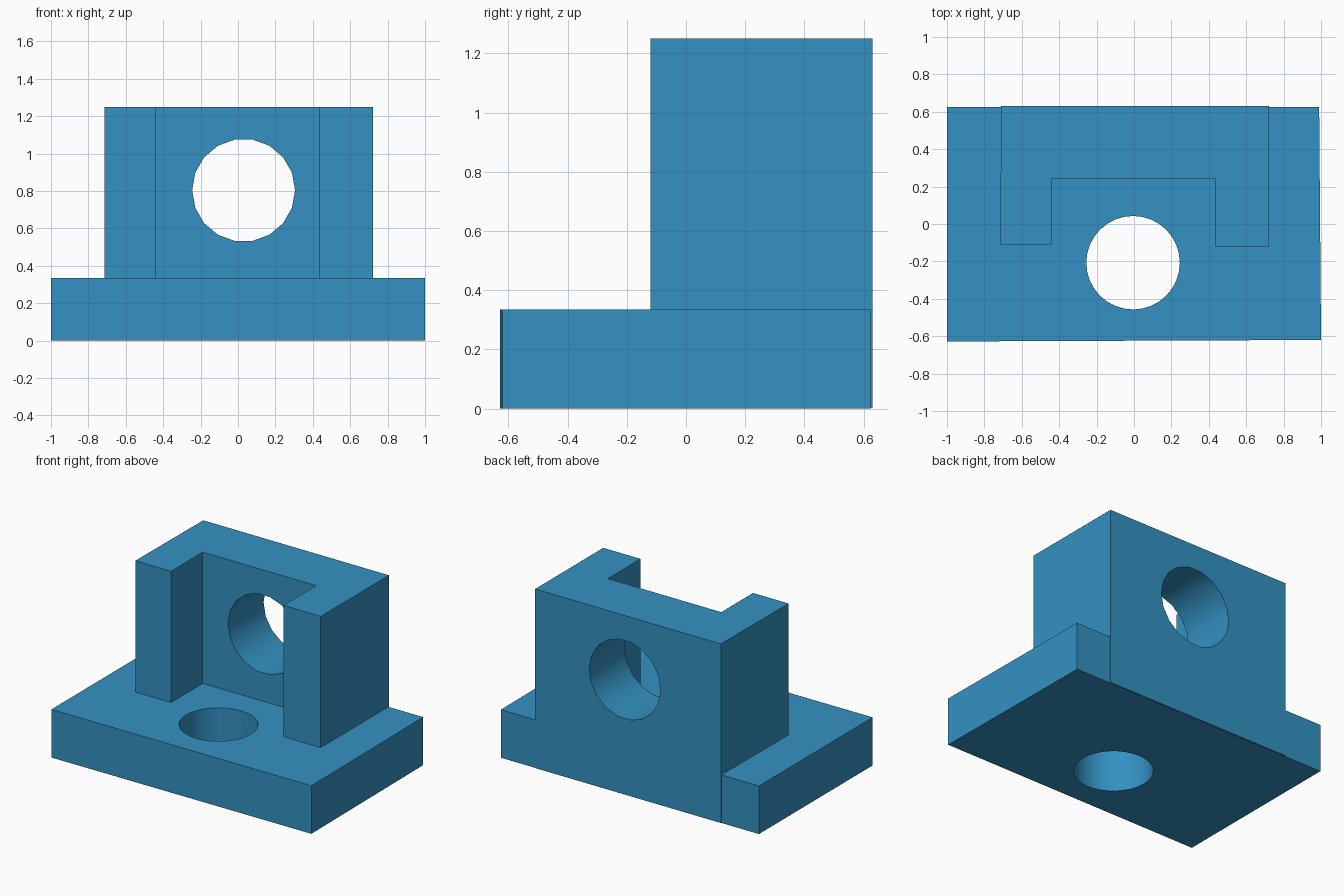
import bpy, bmesh
from mathutils import Matrix

cube = bpy.data.objects.get("Cube")
if cube:
    bpy.data.objects.remove(cube, do_unlink=True)

# Single blue finish
blue = bpy.data.materials.new("blue")
blue.use_nodes = True
colour = (0.034, 0.283, 0.539, 1)
blue.diffuse_color = colour
blue.node_tree.nodes["Principled BSDF"].inputs["Base Color"].default_value = colour


def extrude_outline(name, outline, bottom, top):
    """Raise a flat plan outline into a solid."""
    bm = bmesh.new()
    face = bm.faces.new([bm.verts.new((x, y, bottom)) for x, y in outline])
    up = bmesh.ops.extrude_face_region(bm, geom=[face])["geom"]
    verts = [v for v in up if isinstance(v, bmesh.types.BMVert)]
    bmesh.ops.translate(bm, verts=verts, vec=(0, 0, top - bottom))
    bmesh.ops.recalc_face_normals(bm, faces=bm.faces)
    mesh = bpy.data.meshes.new(name)
    bm.to_mesh(mesh)
    bm.free()
    mesh.materials.append(blue)
    obj = bpy.data.objects.new(name, mesh)
    bpy.context.collection.objects.link(obj)
    return obj


def bore(obj, centre, radius, sides, matrix):
    """Cut a round hole through a solid, then smooth the bore."""
    bm = bmesh.new()
    bmesh.ops.create_cone(bm, cap_ends=True, segments=sides, radius1=radius,
                          radius2=radius, depth=1,
                          matrix=Matrix.Translation(centre) @ matrix)
    mesh = bpy.data.meshes.new("hole_cutter")
    bm.to_mesh(mesh)
    bm.free()
    mesh.materials.append(blue)
    cutter = bpy.data.objects.new("hole_cutter", mesh)
    cutter.hide_render = True
    bpy.context.collection.objects.link(cutter)
    mod = obj.modifiers.new("bore", 'BOOLEAN')
    mod.operation = 'DIFFERENCE'
    mod.solver = 'EXACT'
    mod.object = cutter
    bpy.ops.object.select_all(action='DESELECT')
    bpy.context.view_layer.objects.active = obj
    obj.select_set(True)
    bpy.ops.object.modifier_apply(modifier=mod.name)
    bpy.data.objects.remove(cutter, do_unlink=True)
    bpy.ops.object.shade_smooth_by_angle()


# Base plate, with a vertical bolt hole
base = extrude_outline("base_plate", [(-1, -0.628), (1, -0.62), (0.99, 0.625), (-1, 0.625)],
                       0, 0.335)
bore(base, (-0.005, -0.207, 0.17), 0.25, 32, Matrix.Identity(4))

# Upright U-shaped bracket set into the plate, with a cross hole
bracket = extrude_outline("upright_bracket", [
    (-0.715, -0.11), (-0.44, -0.11), (-0.44, 0.24), (0.435, 0.24),
    (0.435, -0.12), (0.722, -0.12), (0.722, 0.631), (-0.71, 0.631)], 0.002, 1.25)
bore(bracket, (0.03, 0.45, 0.804), 0.275, 18,
     Matrix(((0, 1, 0, 0), (0, 0, 1, 0), (1, 0, 0, 0), (0, 0, 0, 1))))
